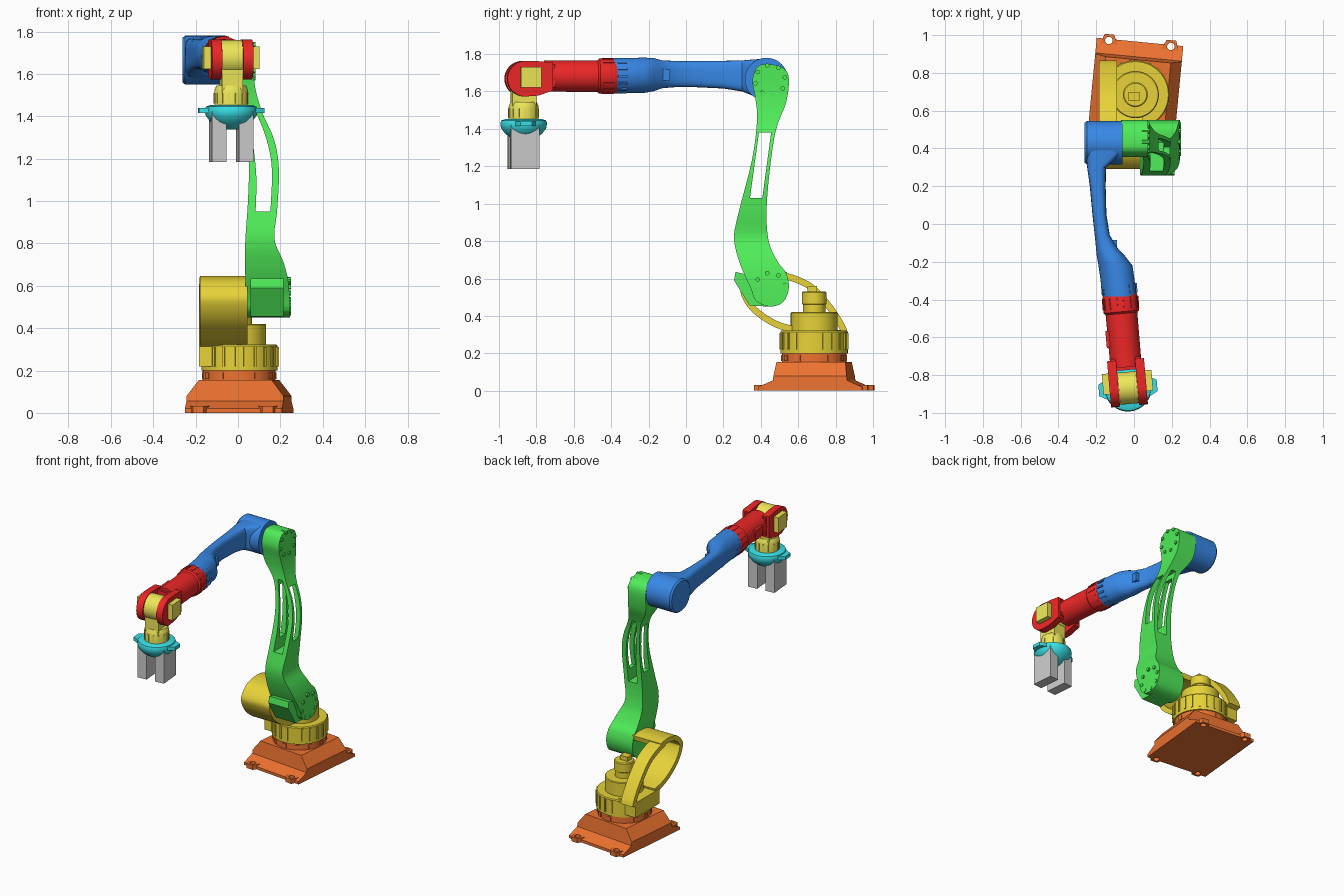
import bpy, bmesh
from math import sin, cos, pi, radians, copysign
from mathutils import Matrix, Vector

if "Cube" in bpy.data.objects:
    bpy.data.objects.remove(bpy.data.objects["Cube"])

COLORS = {"orange": (.85, .17, .03, 1), "gold": (.8, .65, .04, 1), "green": (.08, .85, .1, 1),
          "blue": (.04, .25, .8, 1), "red": (.85, .02, .02, 1), "yellow": (.85, .8, .1, 1),
          "cyan": (.04, .75, .8, 1)}
MATS = {}
for key, rgba in COLORS.items():
    MATS[key] = bpy.data.materials.new(key)
    MATS[key].diffuse_color = rgba


def place(axis, u, v, h):
    return {"x": (h, u, v), "y": (u, h, v), "z": (u, v, h)}[axis]


def prism(axis, pts, a, b):
    return [[place(axis, u, v, h) for u, v in pts] for h in (a, b)]


def lathe(axis, c, profile, n=40):
    return [[place(axis, c[0] + r * cos(2 * pi * i / n), c[1] + r * sin(2 * pi * i / n), h)
             for i in range(n)] for r, h in profile]


def box(x0, x1, y0, y1, z0, z1):
    return prism("z", [(x0, y0), (x1, y0), (x1, y1), (x0, y1)], z0, z1)


def ribs(axis, c, r, h0, h1, n, w=.012, d=.006):
    out = []
    for i in range(n):
        e = Vector((cos(2 * pi * i / n), sin(2 * pi * i / n)))
        t = Vector((-e.y, e.x)) * w / 2
        o = Vector(c)
        q = [o + e * (r - .01) - t, o + e * (r + d) - t, o + e * (r + d) + t, o + e * (r - .01) + t]
        out.append(prism(axis, q, h0, h1))
    return out


def spline(pts, k=5, closed=False):
    p = [Vector(q) for q in pts]
    n, out = len(p), []
    for i in range(n if closed else n - 1):
        if closed:
            a, b, c, d = (p[(i + j) % n] for j in (-1, 0, 1, 2))
        else:
            a, b, c, d = p[max(i - 1, 0)], p[i], p[i + 1], p[min(i + 2, n - 1)]
        for s in range(k):
            t = s / k
            out.append(.5 * (2 * b + (c - a) * t + (2 * a - 5 * b + 4 * c - d) * t * t
                             + (3 * b - a - 3 * c + d) * t ** 3))
    return out if closed else out + [p[-1]]


def band(path, th, x0, x1):
    p = spline(path)
    inner = []
    for i, q in enumerate(p):
        t = (p[min(i + 1, len(p) - 1)] - p[max(i - 1, 0)]).normalized()
        inner.append(q + Vector((-t.y, t.x)) * th)
    return prism("x", p + inner[::-1], x0, x1)


def make(name, color, pieces, T=None):
    bm = bmesh.new()
    for rings in pieces:
        vs = [[bm.verts.new(p) for p in ring] for ring in rings]
        n = len(vs[0])
        for a, b in zip(vs, vs[1:]):
            for i in range(n):
                bm.faces.new((a[i], a[(i + 1) % n], b[(i + 1) % n], b[i]))
        bm.faces.new(vs[0][::-1])
        bm.faces.new(vs[-1])
    bmesh.ops.recalc_face_normals(bm, faces=bm.faces)
    if T:
        bm.transform(T)
    me = bpy.data.meshes.new(name)
    bm.to_mesh(me)
    bm.free()
    ob = bpy.data.objects.new(name, me)
    bpy.context.collection.objects.link(ob)
    if color:
        me.materials.append(MATS[color])
    return ob


def boolean(a, pieces, op, T=None):
    cutter = make("cutter", None, pieces, T)
    m = a.modifiers.new("bool", "BOOLEAN")
    m.operation, m.object, m.solver = op, cutter, "EXACT"
    bpy.context.view_layer.objects.active = a
    bpy.ops.object.modifier_apply(modifier="bool")
    bpy.data.objects.remove(cutter)


# Base: flared plate with a hump, four bolted ears
B = Matrix.Translation((.005, .685, 0)) @ Matrix.Rotation(radians(-5.5), 4, "Z")
side = [(-.28, 0), (.28, 0), (.28, .02), (.2, .055), (.185, .155), (-.185, .155), (-.2, .055), (-.28, .02)]
front = [(-.23, 0), (.23, 0), (.23, .08), (.165, .165), (-.165, .165), (-.23, .08)]
base = make("base_plate", "orange", [prism("x", side, -.3, .3)], B)
boolean(base, [prism("y", front, -.4, .4)], "INTERSECT", B)
ears = []
for sx in (-1, 1):
    for sy in (-1, 1):
        ears.append(prism("z", [(sx * x, sy * y) for x, y in
                                ((.09, .2), (.14, .305), (.19, .305), (.225, .2))], 0, .032))
ear_ob = make("base_ears", "orange", ears, B)
holes = [lathe("z", (sx * .165, sy * .272), [(.02, -.1), (.02, .2)], 20) for sx in (-1, 1) for sy in (-1, 1)]
for ob in (base, ear_ob):
    boolean(ob, holes, "DIFFERENCE", B)
make("base_collar", "orange", [lathe("z", (.005, .685), [(.172, .1), (.172, .2)])]
     + ribs("z", (.005, .685), .17, .16, .19, 12, .03))

# Turret with motor tower
C = (.007, .685)
make("turret", "gold", [lathe("z", C, [(.18, .2), (.18, .315), (.175, .322)], 48),
                        lathe("z", C, [(.125, .32), (.125, .415), (.12, .42)]),
                        lathe("z", C, [(.06, .42), (.06, .46), (.066, .465), (.066, .525), (.06, .53)], 32),
                        box(-.03, .03, .65, .7, .52, .56)]
     + ribs("z", C, .18, .22, .31, 22))
# Curved shoulder shell and the rear strap
make("shoulder_shell", "gold", [band(
    [(.54, .635), (.46, .645), (.36, .625), (.295, .56), (.3, .5), (.345, .43), (.42, .37), (.5, .33), (.6, .305)],
    .035, -.18, .045)])
make("shoulder_strap", "gold", [band(
    [(.865, .31), (.845, .36), (.78, .46), (.69, .56), (.6, .61), (.5, .64)], .035, -.185, -.09),
    box(-.185, -.05, .56, .83, .22, .325)])

# Lower arm: side outline crossed with the bowed front outline, then slotted
arm_side = spline([(.45, 1.745), (.385, 1.735), (.355, 1.66), (.37, 1.57), (.38, 1.45), (.353, 1.235), (.278, .94),
                   (.257, .81), (.29, .675), (.345, .55), (.375, .48), (.45, .45), (.52, .475), (.55, .55),
                   (.535, .63), (.49, .69), (.44, .81), (.433, 1.02), (.475, 1.37), (.535, 1.54),
                   (.55, 1.67), (.52, 1.725)], 4, True)
right = spline([(.075, 1.8), (.075, 1.58), (.11, 1.43), (.17, 1.29), (.193, 1.15), (.185, .96),
                (.172, .82), (.215, .71), (.24, .6), (.247, .42)])
left = spline([(.04, .42), (.033, .72), (.036, .84), (.047, 1), (.05, 1.2), (.02, 1.4), (-.06, 1.55), (-.065, 1.8)])
arm = make("lower_arm", "green", [prism("x", arm_side, -.2, .4)])
boolean(arm, [prism("y", right + left, 0, .8)], "INTERSECT")
window = spline([(.083, .95), (.087, 1.1), (.075, 1.24), (.05, 1.42)]) + \
    spline([(.085, 1.42), (.135, 1.29), (.16, 1.15), (.153, .95)])
boolean(arm, [prism("y", window, 0, .8)], "DIFFERENCE")
boolean(arm, [prism("x", [(.342, 1.03), (.408, 1.03), (.455, 1.38), (.39, 1.38)], -.3, .5)], "DIFFERENCE")
make("arm_motor_block", "green", [prism("x", [(.265, .635), (.257, .59), (.34, .455), (.45, .45), (.45, .63), (.33, .62)],
                                        .06, .215)])
bolts = []
for z, x in ((.55, .24), (1.66, .072)):
    for i in range(8):
        a = 2 * pi * i / 8 + .2
        bolts.append(lathe("x", (.45 + .08 * cos(a), z + .08 * sin(a)), [(.012, x - .03), (.012, x + .01)], 12))
make("arm_bolts", "green", bolts)


# Upper arm: elbow hub and a lofted slim boom
def section(y, cx, cz, rx, rz, p, n=40):
    out = []
    for i in range(n):
        c, s = cos(2 * pi * i / n), sin(2 * pi * i / n)
        out.append((cx + rx * copysign(abs(c) ** p, c), y, cz + rz * copysign(abs(s) ** p, s)))
    return out


boom = [(.46, -.163, 1.667, .096, .108, .4), (.37, -.16, 1.672, .093, .1, .4), (.3, -.198, 1.683, .05, .083, .5),
        (.2, -.192, 1.69, .042, .074, .6), (.05, -.183, 1.693, .037, .07, .65), (-.06, -.168, 1.693, .04, .07, .7),
        (-.13, -.143, 1.692, .058, .075, .8), (-.17, -.122, 1.69, .075, .088, .9), (-.22, -.098, 1.687, .09, .094, 1),
        (-.385, -.075, 1.684, .09, .094, 1)]
make("elbow_hub", "blue", [lathe("x", (.43, 1.665), [(.105, -.262), (.115, -.25), (.115, -.06)], 48)])
make("upper_arm", "blue", [[section(*s) for s in boom], box(-.16, -.09, -.16, -.085, 1.66, 1.72)])

# Forearm and fork, in the yawed wrist frame
W = Matrix.Translation((-.032, -.868, 0)) @ Matrix.Rotation(radians(5), 4, "Z")
F = (0, 1.682)
make("forearm", "red", [lathe("y", F, [(.09, .495), (.094, .485), (.094, .405), (.084, .395), (.083, .11)]),
                        box(-.093, -.05, .22, .31, 1.65, 1.72)]
     + ribs("y", F, .092, .42, .48, 14, .012, .005), W)
make("boom_ribs", "blue", ribs("y", F, .091, .5, .55, 14, .012, .004), W)
cheek = [(.095 * cos(a), 1.668 + .095 * sin(a)) for a in [pi / 2 + pi * i / 20 for i in range(21)]]
cheek += [(.07, 1.578), (.15, 1.605), (.15, 1.755), (.07, 1.762)]
make("wrist_fork", "red", [prism("x", cheek, s * .05, s * .098) for s in (-1, 1)]
     + [box(-.08, .08, .095, .16, 1.62, 1.745)], W)

# Wrist: tilting knuckle, end caps and neck
make("wrist_caps", "yellow", [box(*sorted((s * .095, s * .132)), -.025, .085, 1.622, 1.73) for s in (-1, 1)], W)
make("wrist_knuckle", "yellow", [lathe("x", (0, 1.675), [(.085, -.049), (.085, .049)]),
                                 box(-.049, .049, -.065, .065, 1.5, 1.67),
                                 lathe("z", (0, 0), [(.07, 1.545), (.078, 1.525), (.08, 1.52), (.08, 1.44)])]
     + ribs("z", (0, 0), .079, 1.46, 1.51, 14, .012, .004), W)

# Tool mount bowl with side ears
make("tool_mount", "cyan", [lathe("z", (0, 0), [(.1, 1.452), (.12, 1.445), (.125, 1.43), (.122, 1.405), (.1, 1.375),
                                                (.06, 1.345), (.04, 1.337)], 32),
                            prism("z", [(-.155, -.03), (-.1, -.06), (.1, -.06), (.155, -.03),
                                        (.155, .03), (.1, .06), (-.1, .06), (-.155, .03)], 1.415, 1.44)], W)

# Gripper fingers
for s, name in ((-1, "gripper_finger_left"), (1, "gripper_finger_right")):
    make(name, None, [box(*sorted((s * .03, s * .098)), -.077, .077, 1.185, 1.425)], W)

for ob in bpy.context.scene.objects:
    ob.select_set(True)
bpy.context.view_layer.objects.active = arm
bpy.ops.object.shade_smooth_by_angle(angle=radians(30))

for m in bpy.data.materials:
    if m.users and not m.is_grease_pencil:
        m.use_nodes = True
        m.node_tree.nodes["Principled BSDF"].inputs["Base Color"].default_value = m.diffuse_color
